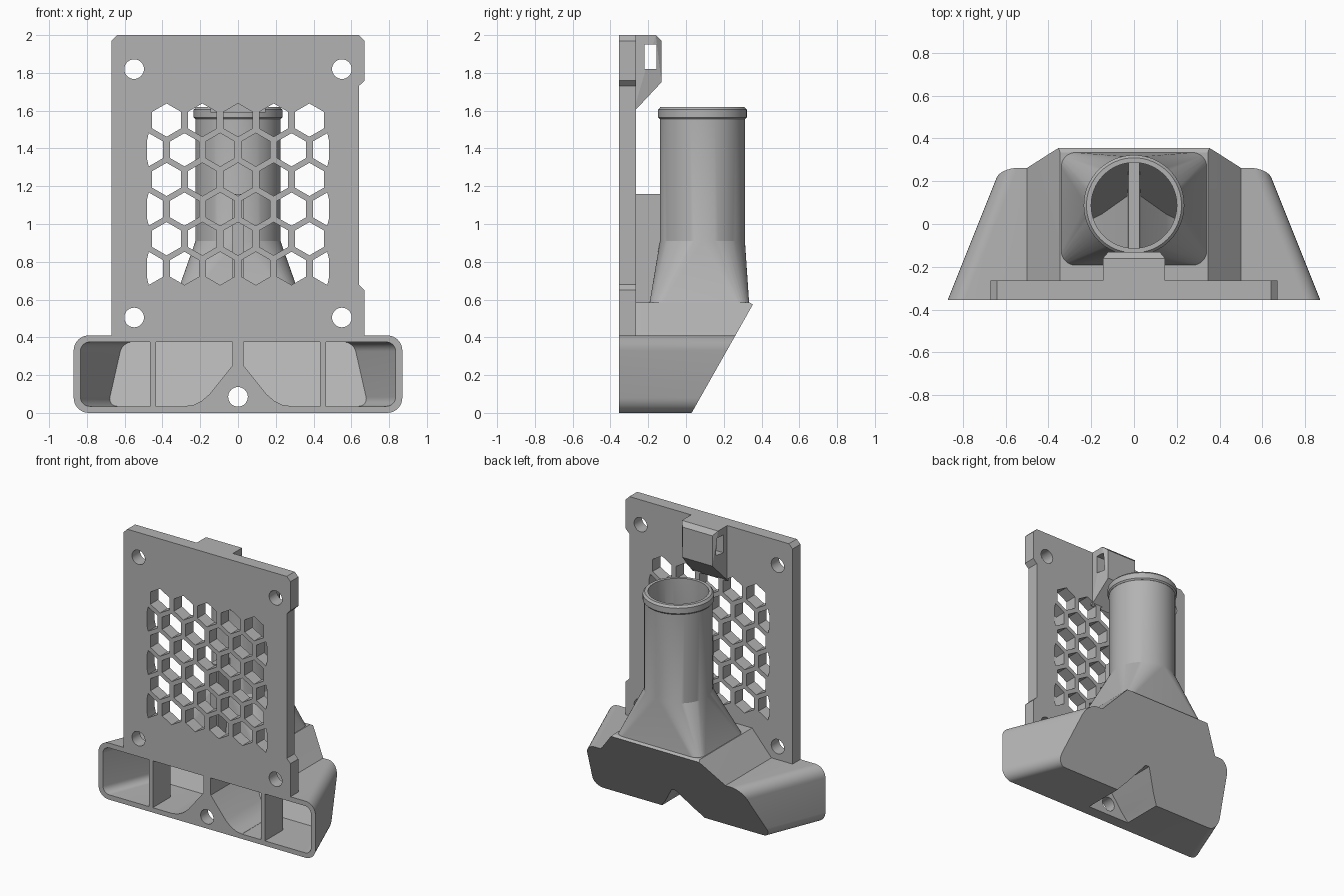
import bpy, bmesh, math
from mathutils import Vector

cube = bpy.data.objects.get("Cube")
if cube:
    bpy.data.objects.remove(cube)

grey = bpy.data.materials.new("plain grey")
grey.use_nodes = True
COLOUR = (0.45, 0.45, 0.45, 1)
grey.diffuse_color = COLOUR
grey.node_tree.nodes["Principled BSDF"].inputs["Base Color"].default_value = COLOUR

FRONT, PLATE_BACK = -0.355, -0.265
TUBE_Y = 0.087
SLOPE = 0.565          # lean of the slanted back wall
WALL = 0.035


# ---------- helpers ----------
def finish(bm, name):
    bmesh.ops.dissolve_limit(bm, angle_limit=0.005, verts=bm.verts, edges=bm.edges)
    bmesh.ops.recalc_face_normals(bm, faces=bm.faces)
    mesh = bpy.data.meshes.new(name)
    bm.to_mesh(mesh)
    bm.free()
    mesh.materials.append(grey)
    obj = bpy.data.objects.new(name, mesh)
    bpy.context.scene.collection.objects.link(obj)
    return obj


def hull_mesh(points):
    bm = bmesh.new()
    for p in points:
        bm.verts.new(p)
    bmesh.ops.remove_doubles(bm, verts=bm.verts, dist=0.0002)
    bmesh.ops.convex_hull(bm, input=bm.verts)
    loose = [v for v in bm.verts if not v.link_faces]
    bmesh.ops.delete(bm, geom=loose, context='VERTS')
    return bm


def hull(name, points, plane=None):
    """Convex solid around points, optionally trimmed by (point, normal)."""
    bm = hull_mesh(points)
    if plane:
        bmesh.ops.bisect_plane(bm, geom=bm.verts[:] + bm.edges[:] + bm.faces[:],
                               plane_co=plane[0], plane_no=plane[1], clear_outer=True)
        kept = [v.co.copy() for v in bm.verts]
        bm.free()
        bm = hull_mesh(kept)
    return finish(bm, name)


def prism(name, outline, a, b, axis='y'):
    """Extrude an outline: (x, z) along y, or (y, z) along x."""
    def place(p, t):
        return (p[0], t, p[1]) if axis == 'y' else (t, p[0], p[1])
    bm = bmesh.new()
    ends = [[bm.verts.new(place(p, t)) for p in outline] for t in (a, b)]
    for ring in ends:
        bm.faces.new(ring)
    n = len(outline)
    for i in range(n):
        j = (i + 1) % n
        bm.faces.new((ends[0][i], ends[0][j], ends[1][j], ends[1][i]))
    return finish(bm, name)


def circle(r, cx=0, cy=0, n=64, turn=0.0):
    return [(cx + r * math.cos(turn + math.tau * i / n),
             cy + r * math.sin(turn + math.tau * i / n)) for i in range(n)]


def rounded(x0, x1, y0, y1, r, seg=8):
    pts = []
    for k, (cx, cy) in enumerate(((x1 - r, y1 - r), (x0 + r, y1 - r),
                                  (x0 + r, y0 + r), (x1 - r, y0 + r))):
        for i in range(seg + 1):
            a = math.pi / 2 * (k + i / seg)
            pts.append((cx + r * math.cos(a), cy + r * math.sin(a)))
    return pts


def at_y(pts, y):
    return [(p[0], y, p[1]) for p in pts]


def at_z(pts, z):
    return [(p[0], p[1], z) for p in pts]


def combine(target, tool, how='DIFFERENCE'):
    mod = target.modifiers.new("cut", 'BOOLEAN')
    mod.operation, mod.solver, mod.object = how, 'EXACT', tool
    bpy.context.view_layer.objects.active = target
    bpy.ops.object.modifier_apply(modifier=mod.name)
    bpy.data.objects.remove(tool)


def smooth(obj, angle=25):
    bpy.ops.object.select_all(action='DESELECT')
    obj.select_set(True)
    bpy.context.view_layer.objects.active = obj
    bpy.ops.object.shade_smooth_by_angle(angle=math.radians(angle))


def mirror(half):
    """Close a right-hand outline with its mirror image."""
    return half + [(-x, z) for x, z in reversed(half)]


# ---------- mounting plate with hexagon grille ----------
plate = prism("mounting_plate", [
    (-.67, .39), (.67, .39), (.67, .65), (.64, .68), (.64, 1.73), (.67, 1.76),
    (.67, 1.97), (.64, 2), (-.64, 2), (-.67, 1.97)], FRONT, PLATE_BACK)
for row in range(6):
    odd = row % 2
    for col in range(5 + odd):
        cx = (col - (4 + odd) / 2) * 0.189
        cell = circle(0.088, cx, 1.55 - row * 0.157, 6, math.pi / 2)
        cell = [(max(-.483, min(.483, x)), z) for x, z in cell]
        combine(plate, hull("cell", at_y(cell, -0.5) + at_y(cell, -0.1)))
for sx in (-1, 1):
    for z in (0.505, 1.82):
        combine(plate, prism("screw_cut", circle(0.052, sx * 0.55, z, 32), -0.5, -0.1))
smooth(plate)

# ---------- clip on the back of the plate ----------
clip_side = [(-.28, 1.59), (-.28, 2), (-.16, 2), (-.13, 1.97), (-.13, 1.75)]
clip_pts = []
for y, z in clip_side:
    half = 0.12 if y > -0.14 else 0.145
    clip_pts += [(half, y, z), (-half, y, z)]
clip = hull("cable_clip", clip_pts)
combine(clip, prism("slot", [(-.22, 1.82), (-.155, 1.82), (-.155, 1.95), (-.22, 1.95)],
                    -0.4, 0.4, 'x'))

# ---------- outer body of the duct ----------
def duct_box(name, inset, radius, front, plane=None):
    pts = []
    for y in (front, 0.4):
        w = 0.87 - 0.4 * (y - FRONT) - inset
        pts += at_y(rounded(-w, w, inset, 0.41 - inset, radius), y)
    return hull(name, pts, plane)


duct = duct_box("air_duct", 0, 0.08, FRONT)

shoulder = mirror([(.5, .3), (.5, .41), (.36, .565)])
ridge = [(-.345, .585), (.345, .585)]
combine(duct, hull("shoulder", at_y(shoulder, -.3) + at_y(shoulder, .37)
                   + at_y(ridge, -.3) + at_y(ridge, .335)), 'UNION')
combine(duct, hull("funnel", at_z(rounded(-.345, .345, -.195, .335, .06), .57)
                   + at_z(circle(.225, 0, TUBE_Y), .91)), 'UNION')
combine(duct, hull("tube", at_z(circle(.225, 0, TUBE_Y), .9)
                   + at_z(circle(.225, 0, TUBE_Y), 1.6)), 'UNION')
lip = []
for r, z in ((.226, 1.555), (.235, 1.565), (.235, 1.605), (.222, 1.62)):
    lip += at_z(circle(r, 0, TUBE_Y), z)
combine(duct, hull("lip", lip), 'UNION')

# ---------- hollow inside ----------
inner_back = (Vector((0, -0.01, 0)), Vector((0, 1, -SLOPE)).normalized())
combine(duct, duct_box("hollow", WALL, 0.05, -0.4, inner_back))
inner = mirror([(.48, .3), (.48, .375), (.33, .55)])
combine(duct, hull("shoulder_hollow", at_y(inner, -.24) + at_y(inner, .4), inner_back))
combine(duct, hull("funnel_hollow", at_z(rounded(-.315, .315, -.165, .29, .05), .54)
                   + at_z(circle(.2, 0, TUBE_Y), .92)))
combine(duct, hull("tube_hollow", at_z(circle(.2, 0, TUBE_Y), .9)
                   + at_z(circle(.2, 0, TUBE_Y), 1.7)))

# ---------- flared centre divider, vanes, slanted back, notch ----------
divider = mirror([(.3, .01), (.28, .036), (.235, .042), (.19, .065), (.15, .1),
                  (.03, .25), (.025, .57)])
combine(duct, prism("divider", divider, FRONT, 0.34), 'UNION')
for sx in (-1, 1):
    vane = [(sx * .45 - .015, .01), (sx * .45 + .015, .01),
            (sx * .45 + .015, .395), (sx * .45 - .015, .395)]
    combine(duct, prism("vane", vane, FRONT, -0.15), 'UNION')
combine(duct, prism("back_cut", [(.03 - SLOPE * .2, -.2), (.03 + SLOPE, 1),
                                 (1.5, 1), (1.5, -.2)], -2, 2, 'x'))
combine(duct, prism("notch", mirror([(.2, -.05), (.165, .01), (.12, .06), (.015, .2)]),
                    -0.27, 0.6))
combine(duct, prism("screw_cut", circle(.052, 0, .085, 32), -0.5, -0.2))
smooth(duct)

# ---------- rib joining the plate and tube ----------
rib = prism("support_rib", [(-.03, .57), (.03, .57), (.03, 1.16), (-.03, 1.16)],
            PLATE_BACK - 0.005, -0.13)
# keep the rib out of the hollow funnel
combine(rib, hull("clearance", at_z(rounded(-.32, .32, -.18, .3, .05), .56)
                  + at_z(circle(.215, 0, TUBE_Y), .91)))
